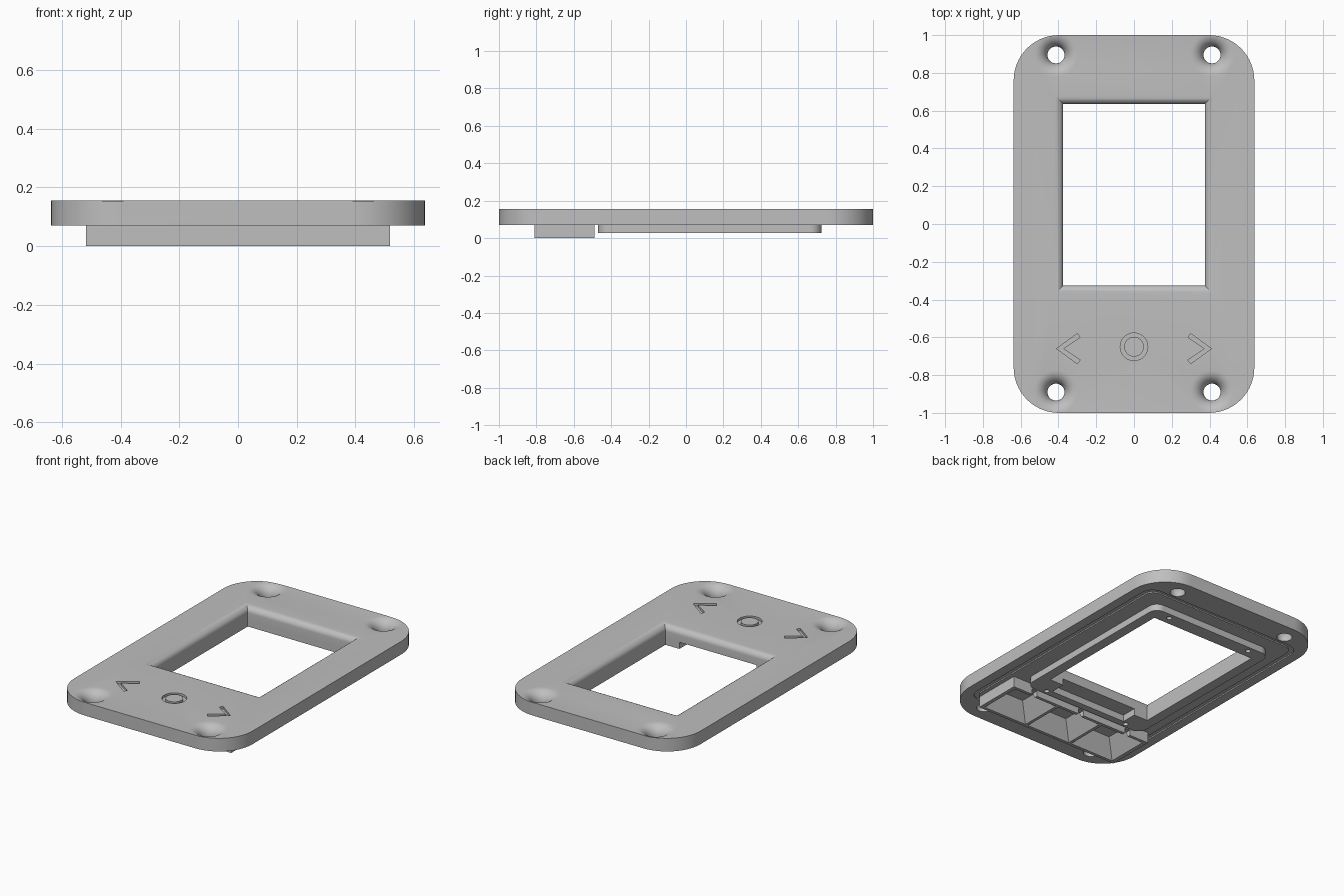
import bpy, bmesh
from math import sin, cos, pi, radians

cube = bpy.data.objects.get("Cube")
if cube:
    bpy.data.objects.remove(cube, do_unlink=True)

grey = bpy.data.materials.new("matte grey")
grey.use_nodes = True
COLOUR = (0.52, 0.52, 0.52, 1)
grey.diffuse_color = COLOUR
grey.node_tree.nodes["Principled BSDF"].inputs["Base Color"].default_value = COLOUR

TOP, BACK = 0.155, 0.07          # plate faces
RIM_Z = 0.027                    # underside of the window rim
BUTTON_Y = -0.65
BUTTON_X = (-0.335, 0, 0.335)


def rect(hx, y0, y1, x=0):
    return [(x - hx, y0), (x + hx, y0), (x + hx, y1), (x - hx, y1)]


def rounded(hx, y0, y1, r, steps=14):
    pts = []
    for cx, cy, start in ((hx - r, y1 - r, 0), (r - hx, y1 - r, 90),
                          (r - hx, y0 + r, 180), (hx - r, y0 + r, 270)):
        for i in range(steps + 1):
            a = radians(start + 90 * i / steps)
            pts.append((cx + r * cos(a), cy + r * sin(a)))
    return pts


def circle(r, x, y, n=40):
    return [(x + r * cos(2 * pi * i / n), y + r * sin(2 * pi * i / n)) for i in range(n)]


def loft(name, rings, closed=False):
    """Skin (outline, z) rings; closed joins the last ring to the first."""
    bm = bmesh.new()
    loops = [[bm.verts.new((x, y, z)) for x, y in pts] for pts, z in rings]
    pairs = list(zip(loops, loops[1:]))
    if closed:
        pairs.append((loops[-1], loops[0]))
    else:
        bm.faces.new(loops[0])
        bm.faces.new(loops[-1])
    for a, b in pairs:
        for i in range(len(a)):
            j = (i + 1) % len(a)
            bm.faces.new((a[i], a[j], b[j], b[i]))
    bmesh.ops.recalc_face_normals(bm, faces=bm.faces)
    mesh = bpy.data.meshes.new(name)
    bm.to_mesh(mesh)
    bm.free()
    mesh.materials.append(grey)
    ob = bpy.data.objects.new(name, mesh)
    bpy.context.collection.objects.link(ob)
    return ob


def prism(name, pts, z0, z1):
    return loft(name, [(pts, z0), (pts, z1)])


def groove(name, inner, outer, z0, z1):
    return loft(name, [(inner, z0), (outer, z0), (outer, z1), (inner, z1)], closed=True)


def flare(outline, width, depth, bottom):
    """Rings of a hole whose top edge is rolled over; outline takes a growth amount."""
    rings = [(outline(0), bottom)]
    for i in range(9):
        a = pi / 2 * i / 8
        rings.append((outline(width * (1 - cos(a))), TOP - depth * (1 - sin(a))))
    return rings + [(outline(width), TOP + 0.05)]


def cut(ob, cutters):
    bpy.context.view_layer.objects.active = ob
    for c in cutters:
        c.hide_render = True
        mod = ob.modifiers.new("cut", 'BOOLEAN')
        mod.operation = 'DIFFERENCE'
        mod.solver = 'EXACT'
        mod.object = c
        bpy.ops.object.modifier_apply(modifier=mod.name)


# Main parts
plate = prism("face_plate", rounded(0.637, -1, 1, 0.24), BACK, TOP)
rim = prism("window_rim", rounded(0.44, -0.47, 0.725, 0.06), RIM_Z, BACK)
housing = prism("button_housing", rect(0.518, -0.81, -0.49), 0, BACK)

# Window with rolled upper edge
window = loft("window_cutter", flare(
    lambda g: rect(0.375 + g, -0.325 - g, 0.635 + g), 0.045, 0.04, -0.05))

# Flared screw holes
screws = [loft("screw_cutter", flare(
    lambda g, x=x, y=y: circle(0.045 + g, x, y), 0.07, 0.07, -0.05))
    for x in (-0.413, 0.413) for y in (-0.89, 0.895)]

# Tapered button pockets
pockets = [loft("pocket_cutter", [
    (rect(0.168, -0.8, -0.5, x), -0.01),
    (rect(0.158, -0.79, -0.51, x), 0),
    (rect(0.085, BUTTON_Y - 0.08, BUTTON_Y + 0.08, x), 0.11)]) for x in BUTTON_X]

# Engraved arrows and ring
marks = [groove("ring_cutter", circle(0.052, 0, BUTTON_Y), circle(0.073, 0, BUTTON_Y),
                TOP - 0.015, TOP + 0.03)]
for s in (-1, 1):
    chevron = [(0.41, 0), (0.3, 0.08), (0.285, 0.06), (0.375, 0), (0.285, -0.06), (0.3, -0.08)]
    marks.append(prism("arrow_cutter", [(s * x, BUTTON_Y - 0.01 + y) for x, y in chevron],
                       TOP - 0.015, TOP + 0.03))

# Shallow seal channel on the back
channel = groove("channel_cutter", rounded(0.545, -0.815, 0.815, 0.06),
                 rounded(0.575, -0.84, 0.84, 0.08), BACK - 0.03, BACK + 0.008)

# Cable slot and pilot holes in the rim, wire notches in the housing
slot = prism("slot_cutter", rect(0.275, -0.425, -0.3), -0.05, BACK + 0.001)
pilots = [prism("pilot_cutter", circle(0.016, x, y, 20), -0.02, BACK - 0.01)
          for x in (-0.305, 0.305) for y in (-0.442, 0.688)]
notches = [prism("notch_cutter", rect(0.02, -0.53, -0.47, x), -0.02, 0.035)
           for x in (-0.36, 0, 0.36)]

cut(plate, [window, channel] + screws + pockets + marks)
cut(rim, [window, slot] + pilots)
cut(housing, pockets + notches)

for c in [window, channel, slot] + screws + pockets + marks + pilots + notches:
    bpy.data.objects.remove(c, do_unlink=True)

# Smooth the rounded edges
bpy.ops.object.select_all(action='DESELECT')
for ob in (plate, rim, housing):
    ob.select_set(True)
bpy.context.view_layer.objects.active = plate
bpy.ops.object.shade_smooth_by_angle(angle=radians(30))
